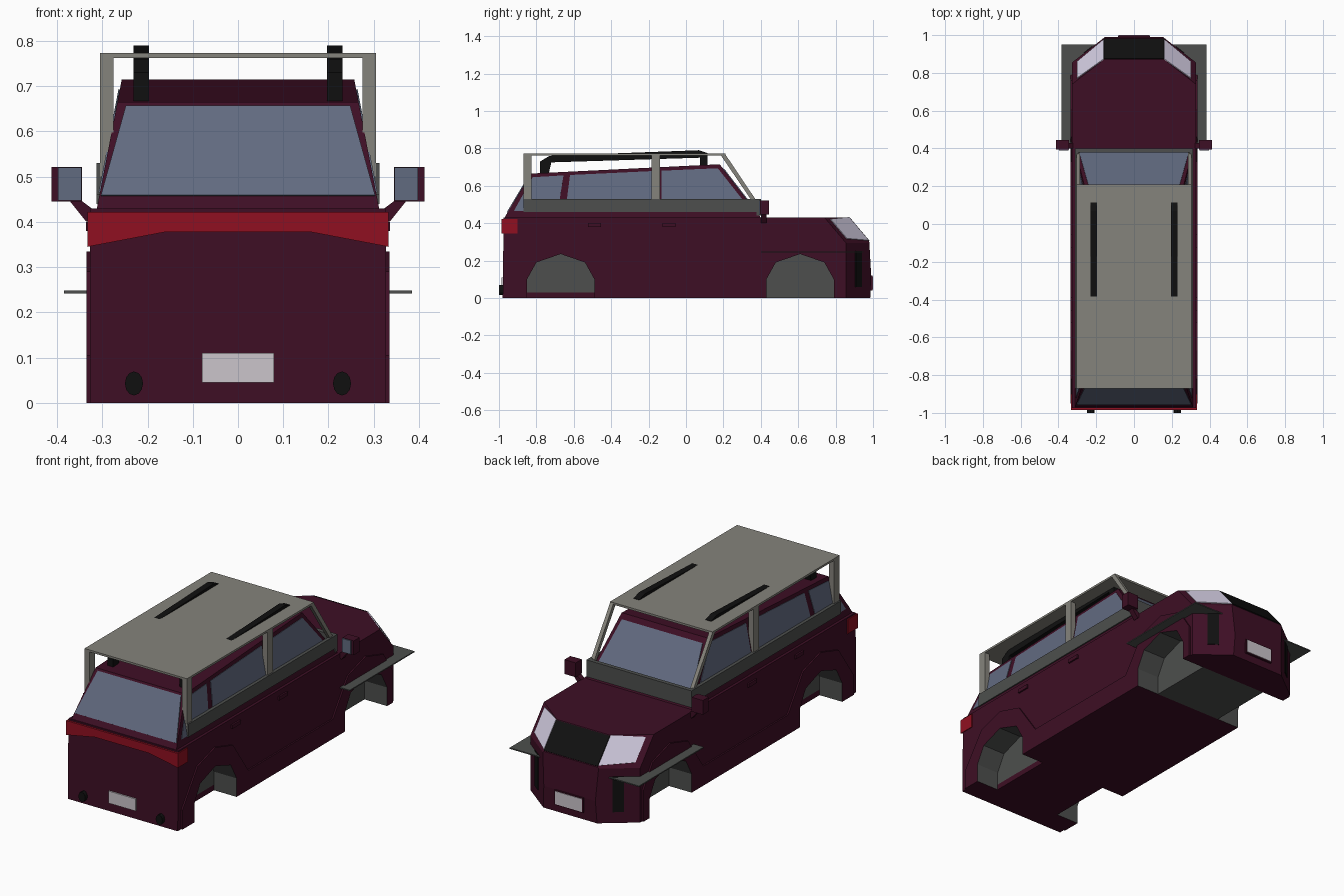
import bpy, bmesh
from mathutils import Vector

if "Cube" in bpy.data.objects:
    bpy.data.objects.remove(bpy.data.objects["Cube"])


def material(name, r, g, b):
    m = bpy.data.materials.new(name)
    m.diffuse_color = (r, g, b, 1)
    m.use_nodes = True
    m.node_tree.nodes["Principled BSDF"].inputs["Base Color"].default_value = (r, g, b, 1)
    return m


MAROON = material("maroon paint", .048, .0045, .018)
RED = material("tail light red", .28, .005, .015)
GLASS = material("window glass", .12, .145, .215)
GREY = material("canopy grey", .235, .228, .2)
DARK = material("dark grey", .075, .078, .075)
BLACK = material("black trim", .005, .005, .005)
LAMP = material("headlight white", .62, .58, .72)
PLATE = material("plate white", .6, .56, .6)


def finish(name, bm, *mats):
    bmesh.ops.recalc_face_normals(bm, faces=bm.faces)
    me = bpy.data.meshes.new(name)
    bm.to_mesh(me)
    bm.free()
    ob = bpy.data.objects.new(name, me)
    for m in mats:
        me.materials.append(m)
    bpy.context.collection.objects.link(ob)
    return ob


def prism_mesh(pts, a, b, axis="x"):
    """Extrude a flat profile from a to b along x (points y,z) or y (points x,z)."""
    bm = bmesh.new()
    place = (lambda p, d: (d, *p)) if axis == "x" else (lambda p, d: (p[0], d, p[1]))
    ends = [[bm.verts.new(place(p, d)) for p in pts] for d in (a, b)]
    bm.faces.new(ends[0])
    bm.faces.new(ends[1][::-1])
    for i in range(len(pts)):
        j = (i + 1) % len(pts)
        bm.faces.new((ends[0][i], ends[0][j], ends[1][j], ends[1][i]))
    return bm


def prism(name, pts, a, b, mat, axis="x"):
    return finish(name, prism_mesh(pts, a, b, axis), mat)


def box(name, x, y, z, mat):
    return prism(name, [(y[0], z[0]), (y[1], z[0]), (y[1], z[1]), (y[0], z[1])], *x, mat)


def sheet(name, pts, mat, thick=.009):
    """Thin plate lying on a surface."""
    bm = bmesh.new()
    bm.faces.new([bm.verts.new(p) for p in pts])
    ob = finish(name, bm, mat)
    mod = ob.modifiers.new("thickness", "SOLIDIFY")
    mod.thickness, mod.offset = thick, 0
    return ob


def span(s, a, b):
    return tuple(sorted((s * a, s * b)))


# Wheel arches, shared by the hull and the flares
WHEELS = (-.67, .61)
HALF_ARCH = [(-.18, 0), (-.18, .1), (-.13, .19)]


def arch(c):
    return ([(c + y, z) for y, z in HALF_ARCH] + [(c, .235)]
            + [(c - y, z) for y, z in reversed(HALF_ARCH)])


def paint_arches(bm):
    for f in bm.faces:
        m = f.calc_center_median()
        near = min(abs(m.y - c) for c in WHEELS)
        if abs(f.normal.x) < .5 and near < .185 and .01 < m.z < .24:
            f.material_index = 1


# Hull: side profile with the arches, nose corners sliced off
underside = arch(WHEELS[0]) + arch(WHEELS[1])
hull = prism_mesh([(-.98, 0)] + underside + [(.985, 0), (.99, .12), (.98, .3),
                  (.87, .43), (-.975, .43)], -.327, .327)
lamp_o = Vector((.16, .87, .43))
lamp_a, lamp_b = Vector((.14, -.1, -.01)), Vector((0, .11, -.13))
for s in (1, -1):
    tilt = lamp_a.cross(lamp_b)
    for co, no in ((lamp_o, tilt), (Vector((.16, .985, 0)), Vector((.135, .175, 0)))):
        flip = Vector((s, 1, 1))
        cut = bmesh.ops.bisect_plane(hull, geom=hull.verts[:] + hull.edges[:] + hull.faces[:],
                                     plane_co=co * flip, plane_no=no * flip, clear_outer=True)
        rim = [e for e in cut["geom_cut"] if isinstance(e, bmesh.types.BMEdge)]
        bmesh.ops.edgeloop_fill(hull, edges=rim)
hull.normal_update()
paint_arches(hull)
finish("body_hull", hull, MAROON, DARK)

# Arch flares joined by the sill
flare_top = [(.84, 0), (.84, .17), (.76, .29), (.61, .335), (.46, .29), (.33, .105),
             (-.39, .105), (-.52, .29), (-.67, .335), (-.82, .29), (-.95, .105), (-.95, 0)]
for s in (1, -1):
    bm = prism_mesh(underside + flare_top, *span(s, .322, .335))
    bm.normal_update()
    paint_arches(bm)
    finish("flare_and_sill", bm, MAROON, DARK)

# Underbody between the wheels
for c, mat in zip(WHEELS, (MAROON, DARK)):
    box("axle_housing", (-.2, .2), (c - .18, c + .18), (.03, .24), DARK)
    box("axle_floor", (-.2, .2), (c - .18, c + .18), (0, .03), mat)
box("fender_sheet", (-.385, .385), (.4, .95), (.242, .248), DARK)


# Cabin: sides, tail and windscreen all lean inward
def side_x(z):
    return .312 - .193 * (z - .43)


def tail_y(z):
    return -.97 + .596 * (z - .43)


def screen_y(z):
    return .4 - .772 * (z - .43)


cabin = prism_mesh([(-.97, .43), (.4, .43), (.18, .715), (-.83, .665)], -1, 1)
for v in cabin.verts:
    v.co.x *= side_x(v.co.z)
finish("cabin", cabin, MAROON)

sheet("tail_window", [(x, tail_y(z), z) for x, z in
                      ((-.303, .457), (.303, .457), (.248, .655), (-.248, .655))], GLASS)
sheet("windscreen", [(x, screen_y(z), z) for x, z in
                     ((-.29, .46), (.29, .46), (.24, .69), (-.24, .69))], GLASS)
side_windows = {
    "quarter_window": [(-.92, .465), (-.685, .465), (-.655, .655), (-.82, .645)],
    "rear_door_window": [(-.645, .465), (-.18, .465), (-.18, .678), (-.62, .657)],
    "front_door_window": [(-.13, .465), (.35, .465), (.17, .693), (-.13, .68)],
}
for s in (1, -1):
    for name, pts in side_windows.items():
        sheet(name, [(s * side_x(z), y, z) for y, z in pts], GLASS, .006)

# Nose: grille, headlights, vents, number plate
sheet("grille", [(x, y, z) for x, y, z in
                 ((-.16, .873, .427), (.16, .873, .427), (.16, .978, .303), (-.16, .978, .303))], BLACK)
for s in (1, -1):
    lamp = [lamp_o, lamp_o + lamp_a, lamp_o + lamp_a + lamp_b * .8, lamp_o + lamp_b * .95]
    sheet("headlight", [(s * p.x, p.y, p.z) for p in lamp], LAMP)
    sheet("bumper_vent", [(s * x, .985 - .771 * (x - .16), z) for x, z in
                          ((.22, .06), (.265, .06), (.265, .25), (.22, .25))], BLACK)
box("front_plate_holder", (-.085, .085), (.97, .997), (.04, .12), MAROON)
box("front_plate", (-.08, .08), (.99, 1), (.045, .115), PLATE)

# Tail: wrapped light band, plate, round reflectors
prism("tail_light_band", [(-.333, .345), (-.16, .378), (.16, .378), (.333, .345),
                          (.333, .422), (-.333, .422)], -.986, -.9, RED, "y")
box("rear_plate", (-.08, .08), (-.986, -.978), (.045, .11), PLATE)
for s in (1, -1):
    bm = bmesh.new()
    bmesh.ops.create_cone(bm, cap_ends=True, segments=12, radius1=.023, radius2=.023, depth=.03)
    for v in bm.verts:
        v.co = Vector((v.co.x * .87 + s * .23, v.co.z - .985, v.co.y * 1.15 + .043))
    finish("rear_reflector", bm, BLACK)

# Mirrors and door handles
for s in (1, -1):
    prism("mirror_arm", [(s * .31, .42), (s * .335, .4), (s * .375, .45), (s * .35, .45)],
          .4, .43, MAROON, "y")
    box("mirror_shell", span(s, .345, .412), (.395, .445), (.445, .522), MAROON)
    box("mirror_glass", span(s, .346, .398), (.39, .396), (.447, .52), GLASS)
    for y in (-.49, -.09):
        box("door_handle", span(s, .32, .336), (y - .035, y + .035), (.38, .4), MAROON)

# Roof bars
bar = [(-.78, .66), (-.78, .73), (-.73, .76), (.07, .79), (.115, .775), (.115, .7),
       (.075, .7), (.075, .75), (-.72, .725), (-.735, .66)]
for s in (1, -1):
    prism("roof_bar", bar, *span(s, .197, .231), BLACK)

# Canopy: roof sheet, posts, slanted front posts, lower panels
box("canopy_roof", (-.305, .305), (-.87, .21), (.762, .773), GREY)
for s in (1, -1):
    for y in (-.87, -.185):
        box("canopy_post", span(s, .275, .305), (y, y + .045), (.5, .765), GREY)
    prism("canopy_front_post", [(.185, .765), (.21, .768), (.39, .5), (.365, .5)],
          *span(s, .285, .305), GREY)
    box("canopy_side_panel", span(s, .295, .313), (-.87, .385), (.46, .53), DARK)
box("canopy_front_panel", (-.313, .313), (.378, .4), (.44, .53), DARK)
